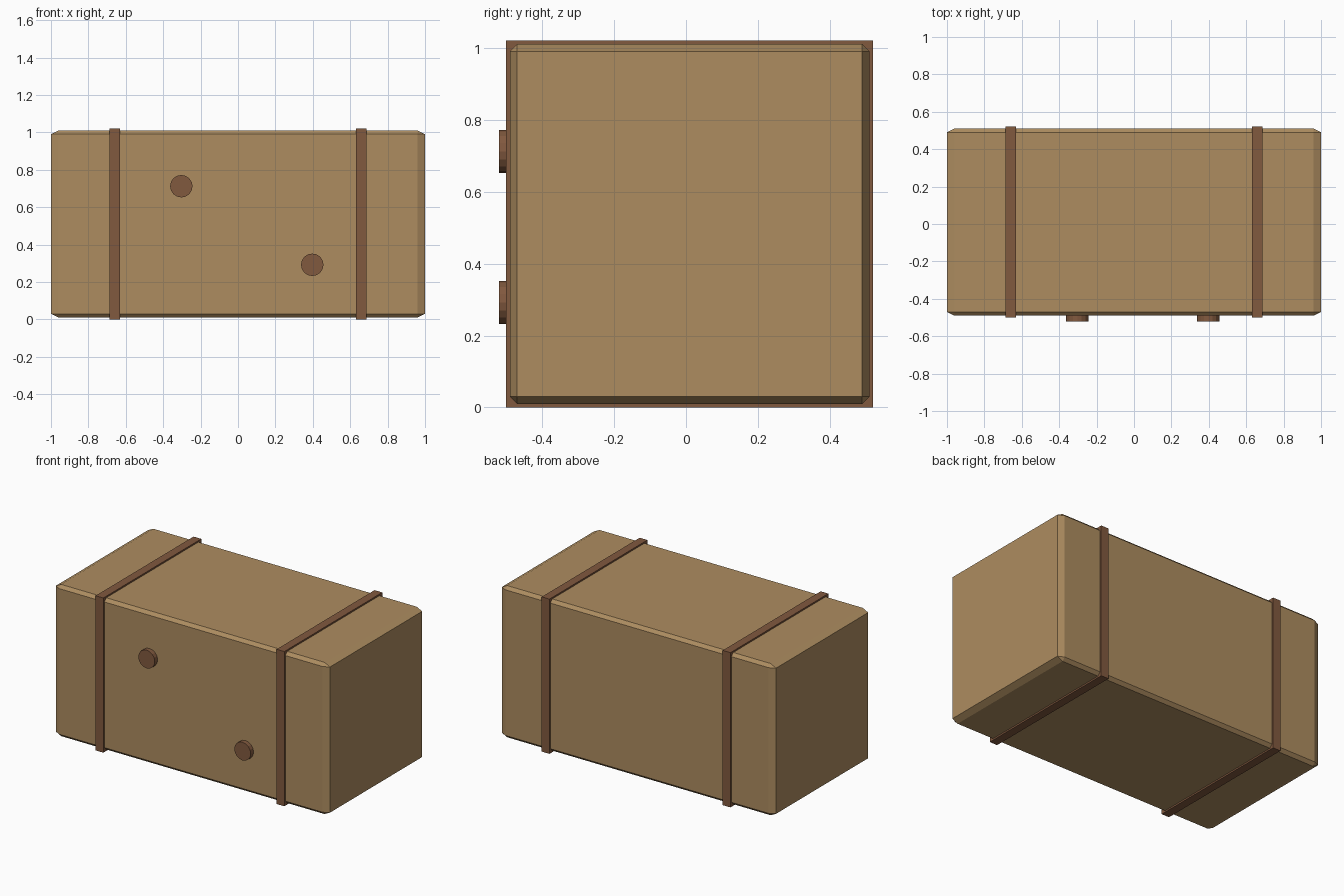
import bpy
import math
from mathutils import Matrix

if "Cube" in bpy.data.objects:
    bpy.data.objects.remove(bpy.data.objects["Cube"], do_unlink=True)

MID_Y, MID_Z = 0.01, 0.51


def material(name, color):
    mat = bpy.data.materials.new(name)
    mat.use_nodes = True
    mat.diffuse_color = color
    mat.node_tree.nodes["Principled BSDF"].inputs["Base Color"].default_value = color
    return mat


def finish(name, mat):
    obj = bpy.context.object
    obj.name = name
    obj.data.materials.append(mat)
    return obj


def box(name, x, size, mat):
    bpy.ops.mesh.primitive_cube_add(size=1)
    obj = finish(name, mat)
    obj.data.transform(Matrix.Diagonal((*size, 1)))
    obj.location = (x, MID_Y, MID_Z)
    return obj


tan = material("tan", (0.42, 0.265, 0.117, 1))
brown = material("brown", (0.22, 0.1, 0.049, 1))

# Body: a chamfered cube stretched along x, so the end chamfers are longer
body = box("body", 0, (1, 1, 1), tan)
body.scale.x = 2
bevel = body.modifiers.new("chamfer", "BEVEL")
bevel.width = 0.02
bevel.segments = 1

# Straps wrapped round the body
for side, x in (("right", -0.66), ("left", 0.66)):
    box(side + "_strap", x, (0.056, 1.02, 1.02), brown)

# Round studs on the front
for name, x, z in (("upper_stud", -0.303, 0.712), ("lower_stud", 0.397, 0.292)):
    bpy.ops.mesh.primitive_cylinder_add(
        vertices=16, radius=0.06, depth=0.06,
        location=(x, -0.49, z), rotation=(math.pi / 2, 0, 0))
    finish(name, brown)
